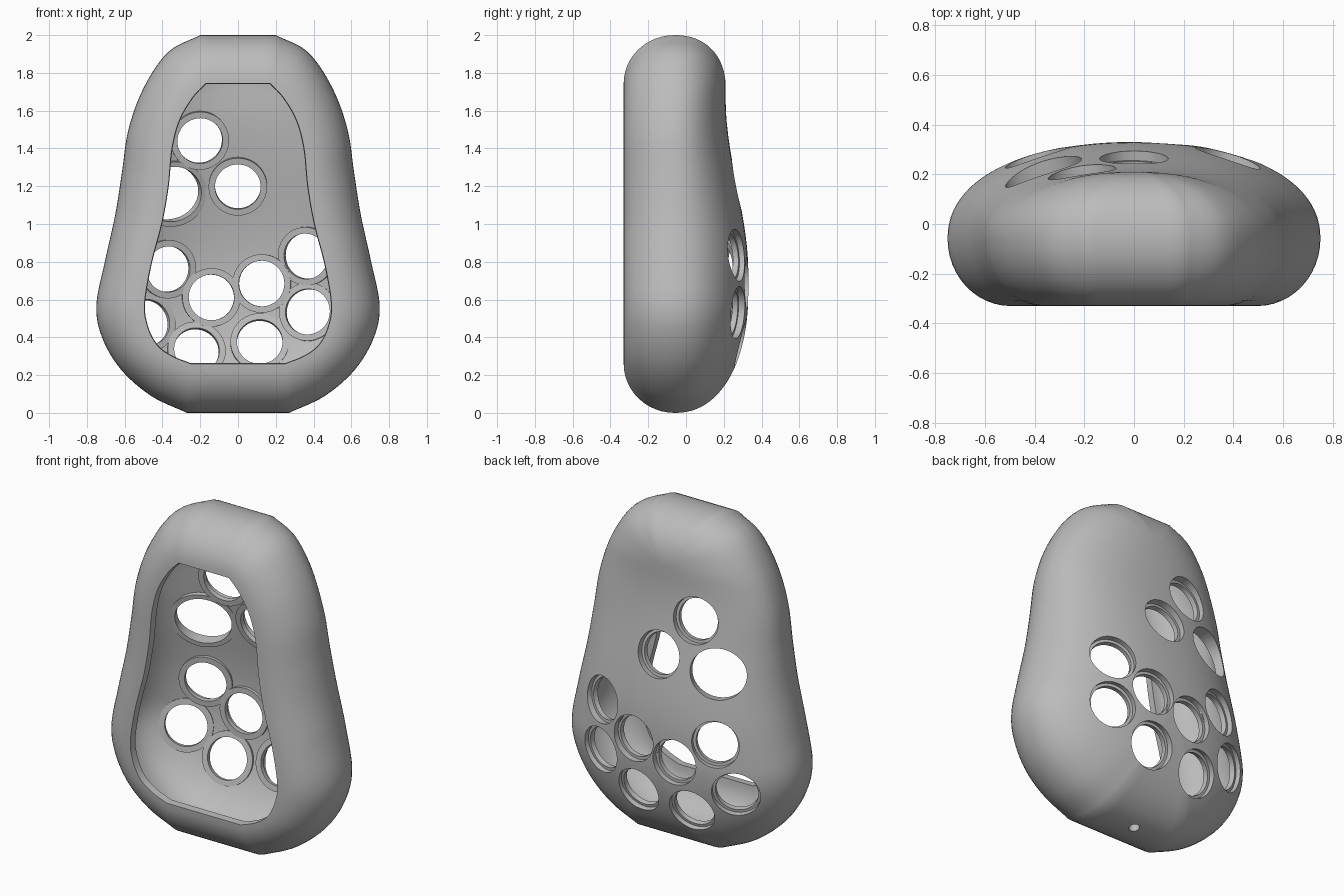
import bpy, bmesh, math
from mathutils import Vector, Matrix
from mathutils.bvhtree import BVHTree

cube = bpy.data.objects.get("Cube")
if cube:
    bpy.data.objects.remove(cube, do_unlink=True)

grey = bpy.data.materials.new("matte_grey")
grey.use_nodes = True
grey.diffuse_color = (0.5, 0.5, 0.5, 1)
bsdf = next(n for n in grey.node_tree.nodes if n.type == 'BSDF_PRINCIPLED')
bsdf.inputs["Base Color"].default_value = (0.5, 0.5, 0.5, 1)

WALL = 0.045
MID_Y, FRONT_Y = -0.06, -0.33
POWER = 2.2


def make_object(name, bm):
    mesh = bpy.data.meshes.new(name)
    bm.to_mesh(mesh)
    bm.free()
    mesh.materials.append(grey)
    obj = bpy.data.objects.new(name, mesh)
    bpy.context.collection.objects.link(obj)
    return obj


def smooth(obj):
    bpy.ops.object.select_all(action='DESELECT')
    obj.select_set(True)
    bpy.context.view_layer.objects.active = obj
    bpy.ops.object.shade_smooth_by_angle(angle=math.radians(35))


def spline(points, steps=6):
    """Catmull-Rom curve through the points."""
    pts = [Vector(p) for p in points]
    pts = [2 * pts[0] - pts[1]] + pts + [2 * pts[-1] - pts[-2]]
    out = []
    for a, b, c, d in zip(pts, pts[1:], pts[2:], pts[3:]):
        for k in range(steps):
            t = k / steps
            out.append(0.5 * (2 * b + (c - a) * t + (2 * a - 5 * b + 4 * c - d) * t * t
                              + (3 * b - a - 3 * c + d) * t ** 3))
    return out + [pts[-2]]


def full_loop(points):
    """Add flat top and bottom runs, then mirror to a closed outline."""
    side = spline(points)
    top = [Vector((side[0].x * k / 4, side[0].y)) for k in range(4)]
    low = [Vector((side[-1].x * k / 4, side[-1].y)) for k in (3, 2, 1, 0)]
    half = top + side + low
    return half + [Vector((-p.x, p.y)) for p in half[-2:0:-1]]


# Outer outline and matching front opening (right half, top to bottom)
outer = full_loop([(.2, 2), (.37, 1.91), (.5, 1.72), (.58, 1.5), (.615, 1.27), (.65, 1.05),
                   (.705, .8), (.75, .57), (.72, .4), (.62, .23), (.46, .09), (.27, 0)])
opening = full_loop([(.17, 1.745), (.24, 1.67), (.31, 1.55), (.35, 1.4), (.37, 1.2), (.405, 1),
                     (.46, .79), (.495, .58), (.48, .46), (.43, .36), (.35, .3), (.25, .26)])


def back_depth(z):
    t = min(max((1.66 - z) / 0.92, 0), 1)
    return 0.21 + 0.12 * t * t * (3 - 2 * t)


def section(p, o):
    """Strip from the opening edge, round the side, to the middle of the back."""
    pts = []
    for k in range(12):
        a = math.pi / 2 * (1 - k / 12)
        q = o.lerp(p, math.cos(a))
        pts.append((q.x, MID_Y + (FRONT_Y - MID_Y) * math.sin(a), q.y))
    spine = Vector((0, min(max(p.y, 0.65), 1.72)))
    depth = back_depth(spine.y) - MID_Y
    for k in range(25):
        a = math.pi / 2 * k / 24
        s = max(math.cos(a), 0) ** (2 / POWER) if k < 24 else 0
        q = spine.lerp(p, s)
        pts.append((q.x, MID_Y + depth * math.sin(a) ** (2 / POWER), q.y))
    return pts


# Shell surface
bm = bmesh.new()
strips = [[bm.verts.new(c) for c in section(p, o)] for p, o in zip(outer, opening)]
for i, a in enumerate(strips):
    b = strips[(i + 1) % len(strips)]
    for k in range(len(a) - 1):
        bm.faces.new((a[k], a[k + 1], b[k + 1], b[k]))
bmesh.ops.remove_doubles(bm, verts=bm.verts[:], dist=0.0005)
bmesh.ops.recalc_face_normals(bm, faces=bm.faces[:])
if max(bm.faces, key=lambda f: f.calc_center_median().y).normal.y < 0:
    bmesh.ops.reverse_faces(bm, faces=bm.faces[:])
tree = BVHTree.FromBMesh(bm)
shell = make_object("shell", bm)

# Back holes: x, z, size factor
holes = [(-.21, 1.45, 1), (0, 1.21, 1), (-.37, 1.17, 1.2), (-.39, .765, 1), (-.145, .61, 1),
         (.13, .685, 1), (.38, .835, 1), (.385, .53, 1), (-.228, .315, 1), (.115, .36, 1),
         (-.5, .47, 1)]
cut = bmesh.new()
lips = bmesh.new()


def add_lip(frame, r_in, r_out):
    """Flat ring sitting on the inside of the wall around a hole."""
    n = 48
    profile = [(r_in, -.04), (r_out, -.04), (r_out, -.07), (r_in, -.07)]
    rings = [[lips.verts.new(frame @ Vector((r * math.cos(math.tau * i / n),
                                             r * math.sin(math.tau * i / n), h)))
              for i in range(n)] for r, h in profile]
    for j in range(4):
        a, b = rings[j], rings[(j + 1) % 4]
        for i in range(n):
            lips.faces.new((a[i], a[(i + 1) % n], b[(i + 1) % n], b[i]))


for x, z, size in holes:
    spot, normal, _, _ = tree.ray_cast(Vector((x, 1, z)), Vector((0, -1, 0)))
    frame = Matrix.Translation(spot) @ normal.to_track_quat('Z', 'Y').to_matrix().to_4x4()
    if size > 1:
        frame = frame @ Matrix.Diagonal((1.1, 1, 1, 1))
    bore = .148 if size > 1 else .138
    bmesh.ops.create_cone(cut, cap_ends=True, segments=48, radius1=bore, radius2=bore,
                          depth=.2, matrix=frame @ Matrix.Translation((0, 0, -.005)))
    add_lip(frame, .148 if size > 1 else .121, .155 * (1.13 if size > 1 else 1))

# Small drain hole in the base
bmesh.ops.create_cone(cut, cap_ends=True, segments=24, radius1=.03, radius2=.03,
                      depth=.2, matrix=Matrix.Translation((0, 0, 0)))
bmesh.ops.recalc_face_normals(cut, faces=cut.faces[:])
bmesh.ops.recalc_face_normals(lips, faces=lips.faces[:])
cutter = make_object("hole_cutter", cut)
cutter.hide_render = True
hole_lips = make_object("hole_lips", lips)

# Wall thickness, then the holes
solid = shell.modifiers.new("wall", 'SOLIDIFY')
solid.thickness = WALL
solid.offset = -1
boolean = shell.modifiers.new("holes", 'BOOLEAN')
boolean.operation = 'DIFFERENCE'
boolean.solver = 'EXACT'
boolean.use_self = True
boolean.object = cutter
bpy.context.view_layer.update()
graph = bpy.context.evaluated_depsgraph_get()
baked = bpy.data.meshes.new_from_object(shell.evaluated_get(graph))
shell.modifiers.clear()
shell.data = baked
bpy.data.objects.remove(cutter, do_unlink=True)

smooth(shell)
smooth(hole_lips)
